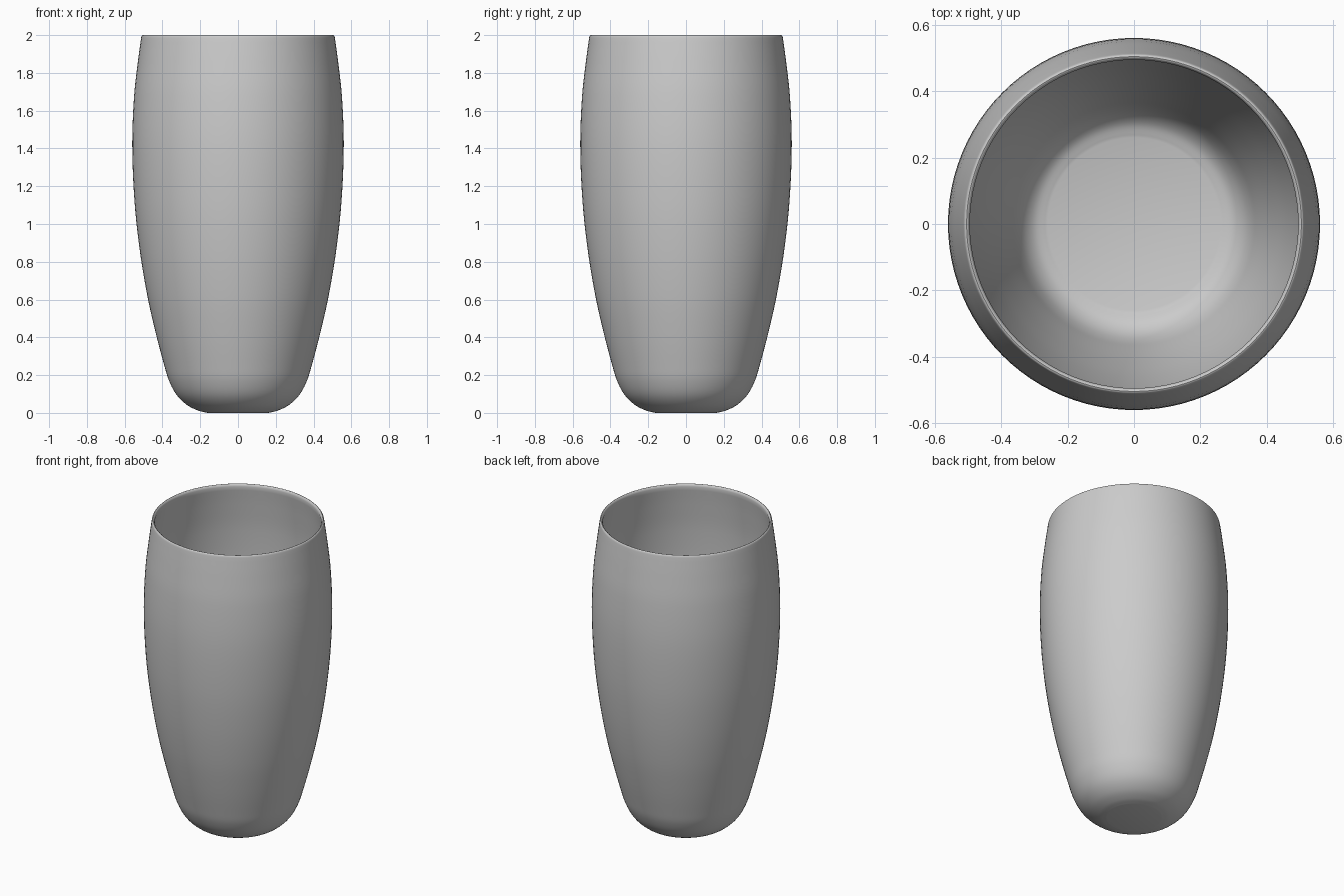
import bpy, bmesh, math
from mathutils import Vector
from mathutils.geometry import interpolate_bezier

cube = bpy.data.objects.get("Cube")
if cube:
    bpy.data.objects.remove(cube, do_unlink=True)

SIDES = 96


def make_material(name, colour):
    mat = bpy.data.materials.new(name)
    mat.use_nodes = True
    mat.diffuse_color = colour
    mat.node_tree.nodes["Principled BSDF"].inputs["Base Color"].default_value = colour
    return mat


def smooth_path(points, steps=5):
    """Pass a smooth curve through radius/height points."""
    pts = [Vector((r, 0, z)) for r, z in points]
    last = len(pts) - 1
    path = [pts[0]]
    for i in range(last):
        a, b = pts[i], pts[i + 1]
        before, after = pts[max(i - 1, 0)], pts[min(i + 2, last)]
        span = (b - a).length
        h1 = a + (b - before).normalized() * span / 3
        h2 = b - (after - a).normalized() * span / 3
        path += interpolate_bezier(a, h1, h2, b, steps + 1)[1:]
    return path


def lathe(name, profile, mat):
    """Spin a profile, closed on the axis at both ends, into a solid."""
    bm = bmesh.new()
    verts = [bm.verts.new(p) for p in profile]
    edges = [bm.edges.new(pair) for pair in zip(verts, verts[1:])]
    bmesh.ops.spin(bm, geom=verts + edges, axis=(0, 0, 1), cent=(0, 0, 0),
                   angle=math.tau, steps=SIDES, use_duplicate=False)
    bmesh.ops.remove_doubles(bm, verts=bm.verts, dist=1e-4)
    bmesh.ops.recalc_face_normals(bm, faces=bm.faces)
    mesh = bpy.data.meshes.new(name)
    bm.to_mesh(mesh)
    bm.free()
    mesh.materials.append(mat)
    obj = bpy.data.objects.new(name, mesh)
    bpy.context.collection.objects.link(obj)
    bpy.ops.object.select_all(action='DESELECT')
    obj.select_set(True)
    bpy.context.view_layer.objects.active = obj
    bpy.ops.object.shade_smooth_by_angle(angle=math.radians(35))
    return obj


# Outer wall, from the flat foot up to the rim
outer = [(0.16, 0), (0.21, 0.012), (0.27, 0.042), (0.325, 0.095), (0.365, 0.17),
         (0.39, 0.25), (0.435, 0.42), (0.48, 0.62), (0.52, 0.86), (0.548, 1.12),
         (0.56, 1.42), (0.55, 1.68), (0.53, 1.86), (0.513, 1.985)]
# Rounded lip
lip = [(0.513, 1.985), (0.51, 1.996), (0.504, 2), (0.498, 1.996), (0.494, 1.985)]
# Inner wall, down to the cupped floor
inner = [(0.494, 1.985), (0.511, 1.86), (0.53, 1.68), (0.54, 1.42), (0.528, 1.12),
         (0.50, 0.86), (0.46, 0.62), (0.415, 0.42), (0.37, 0.25), (0.352, 0.19),
         (0.33, 0.145), (0.30, 0.115), (0.26, 0.1)]

profile = ([Vector((0, 0, 0))] + smooth_path(outer) + smooth_path(lip, 2)[1:]
           + smooth_path(inner)[1:] + [Vector((0, 0, 0.1))])
lathe("tumbler", profile, make_material("plain grey", (0.6, 0.6, 0.6, 1)))
